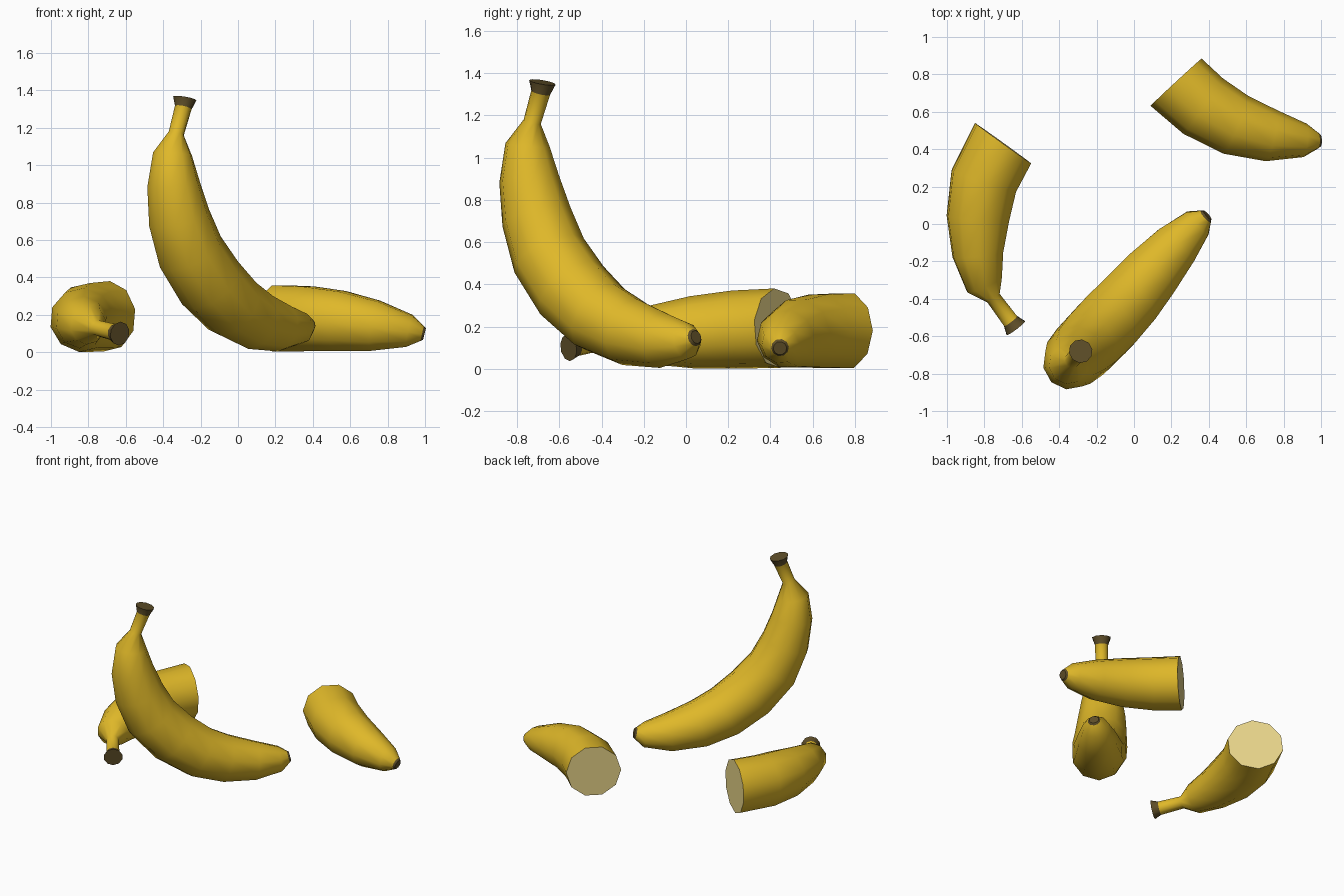
import bpy, bmesh, math
from mathutils import Vector

if "Cube" in bpy.data.objects:
    bpy.data.objects.remove(bpy.data.objects["Cube"])

SIDES = 10


def material(name, rgb):
    m = bpy.data.materials.new(name)
    m.diffuse_color = (*rgb, 1)
    m.use_nodes = True
    m.node_tree.nodes["Principled BSDF"].inputs["Base Color"].default_value = m.diffuse_color
    return m


PEEL = material("yellow_peel", (0.74, 0.48, 0.022))
BROWN = material("dark_brown", (0.115, 0.078, 0.022))
FLESH = material("cream_flesh", (0.83, 0.68, 0.26))


def tangents(pts):
    """Direction of the path at each point, curving on past a cut end."""
    seg = [(b - a).normalized() for a, b in zip(pts, pts[1:])]
    mid = [(a + b).normalized() for a, b in zip(seg, seg[1:])]
    return [seg[0]] + mid + [seg[-1]], seg


def banana(name, rings, ref, stem, tip):
    """Loft rings (x, y, z, radius) from stem side to tip side.
    stem / tip tell whether that end is grown (brown) or cut (flesh)."""
    pts = [Vector(r[:3]) for r in rings]
    tan, seg = tangents(pts)
    if not stem:
        tan[0] = (2 * seg[0] - tan[1]).normalized()
    if not tip:
        tan[-1] = (2 * seg[-1] - tan[-2]).normalized()
    bm = bmesh.new()
    loops, n = [], Vector(ref)
    for p, t, r in zip(pts, tan, rings):
        n = (n - t * n.dot(t)).normalized()
        b = t.cross(n)
        angles = [2 * math.pi * i / SIDES for i in range(SIDES)]
        loops.append([bm.verts.new(p + r[3] * (math.cos(a) * n + math.sin(a) * b))
                      for a in angles])
    # skin, with a brown band at the grown ends
    last = len(loops) - 2
    for k in range(last + 1):
        for i in range(SIDES):
            j = (i + 1) % SIDES
            f = bm.faces.new((loops[k][i], loops[k][j], loops[k + 1][j], loops[k + 1][i]))
            f.material_index = int((k == 0 and stem) or (k == last and tip))
    # end caps
    bm.faces.new(loops[0][::-1]).material_index = 1 if stem else 2
    bm.faces.new(loops[-1]).material_index = 1 if tip else 2
    bmesh.ops.recalc_face_normals(bm, faces=bm.faces[:])
    me = bpy.data.meshes.new(name)
    bm.to_mesh(me)
    bm.free()
    for m in (PEEL, BROWN, FLESH):
        me.materials.append(m)
    ob = bpy.data.objects.new(name, me)
    bpy.context.collection.objects.link(ob)
    bpy.ops.object.select_all(action='DESELECT')
    ob.select_set(True)
    bpy.context.view_layer.objects.active = ob
    bpy.ops.object.shade_smooth_by_angle(angle=math.radians(45))


# whole banana, standing on its belly
banana("whole_banana", [
    (-0.285, -0.680, 1.357, 0.064), (-0.293, -0.688, 1.308, 0.046),
    (-0.330, -0.728, 1.170, 0.042), (-0.350, -0.750, 1.060, 0.106),
    (-0.345, -0.743, 0.900, 0.143), (-0.315, -0.708, 0.720, 0.168),
    (-0.255, -0.648, 0.537, 0.183), (-0.150, -0.540, 0.372, 0.188),
    (-0.030, -0.410, 0.247, 0.180), (0.088, -0.270, 0.176, 0.164),
    (0.225, -0.115, 0.137, 0.133), (0.340, 0.004, 0.135, 0.088),
    (0.383, 0.040, 0.148, 0.042), (0.392, 0.048, 0.151, 0.032)],
    (0.69, 0.73, 0), True, True)

# stem half, lying on its side
banana("stem_half", [
    (-0.632, -0.556, 0.100, 0.064), (-0.660, -0.519, 0.106, 0.046),
    (-0.752, -0.395, 0.130, 0.042), (-0.800, -0.325, 0.145, 0.104),
    (-0.835, -0.165, 0.160, 0.140), (-0.835, 0.030, 0.173, 0.172),
    (-0.803, 0.230, 0.186, 0.186), (-0.700, 0.432, 0.193, 0.189)],
    (0, 0, 1), True, False)

# tip half, lying on its side
banana("tip_half", [
    (0.225, 0.758, 0.181, 0.186), (0.370, 0.630, 0.179, 0.182),
    (0.545, 0.530, 0.167, 0.168), (0.735, 0.472, 0.142, 0.140),
    (0.915, 0.447, 0.115, 0.090), (0.985, 0.445, 0.101, 0.042),
    (0.997, 0.445, 0.098, 0.032)],
    (0.69, 0.73, 0), False, True)
